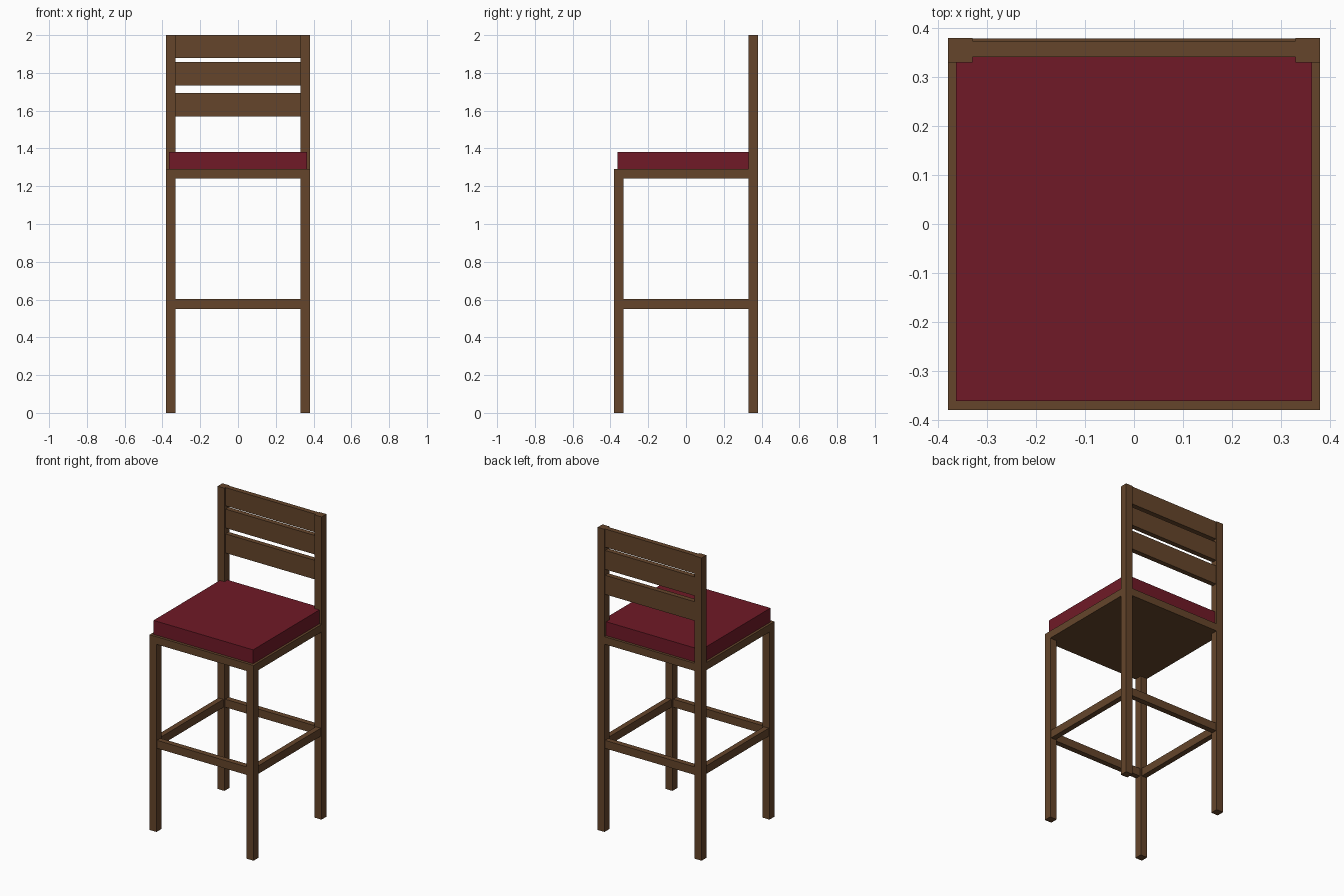
import bpy

if "Cube" in bpy.data.objects:
    bpy.data.objects.remove(bpy.data.objects["Cube"])


def material(name, color):
    m = bpy.data.materials.new(name)
    m.diffuse_color = color
    m.use_nodes = True
    m.node_tree.nodes["Principled BSDF"].inputs["Base Color"].default_value = m.diffuse_color
    return m


wood = material("brown_wood", (0.130, 0.060, 0.024, 1))
fabric = material("red_fabric", (0.160, 0.010, 0.020, 1))


def box(name, x, y, z, mat=wood):
    """Box from (min, max) ranges on each axis."""
    loc = [(a + b) / 2 for a, b in (x, y, z)]
    bpy.ops.mesh.primitive_cube_add(size=1, location=loc)
    ob = bpy.context.object
    ob.name = name
    ob.scale = [b - a for a, b in (x, y, z)]
    bpy.ops.object.transform_apply(location=False, rotation=False, scale=True)
    ob.data.materials.append(mat)
    return ob


OUT, IN = 0.38, 0.33                # outer and inner faces of the legs
RAIL_OUT, RAIL_IN = 0.374, 0.338    # slats and stretchers sit inside the leg width
STRETCHER_Z = (0.55, 0.603)

# Legs, the rear pair carrying on up as back posts; side stretchers
for side, s in (("left", -1), ("right", 1)):
    leg_x = sorted((s * IN, s * OUT))
    box(f"front_leg_{side}", leg_x, (-OUT, -IN), (0, 1.24))
    box(f"back_leg_{side}", leg_x, (IN, OUT), (0, 2))
    box(f"side_stretcher_{side}", sorted((s * RAIL_IN, s * RAIL_OUT)), (-IN, IN), STRETCHER_Z)

# Front and back stretchers
for end, s in (("front", -1), ("back", 1)):
    box(f"{end}_stretcher", (-IN, IN), sorted((s * RAIL_IN, s * RAIL_OUT)), STRETCHER_Z)

# Seat board, kept a hair inside the back posts' outer faces
box("seat_board", (-OUT, OUT), (-OUT, OUT - 0.001), (1.24, 1.29))

# Cushion
box("seat_cushion", (-0.364, 0.364), (-0.362, 0.362), (1.29, 1.382), fabric)

# Backrest slats
for i, z in enumerate(((1.568, 1.694), (1.733, 1.858), (1.88, 2.0))):
    box(f"back_slat_{i + 1}", (-IN, IN), (RAIL_IN + 0.003, RAIL_OUT), z)
